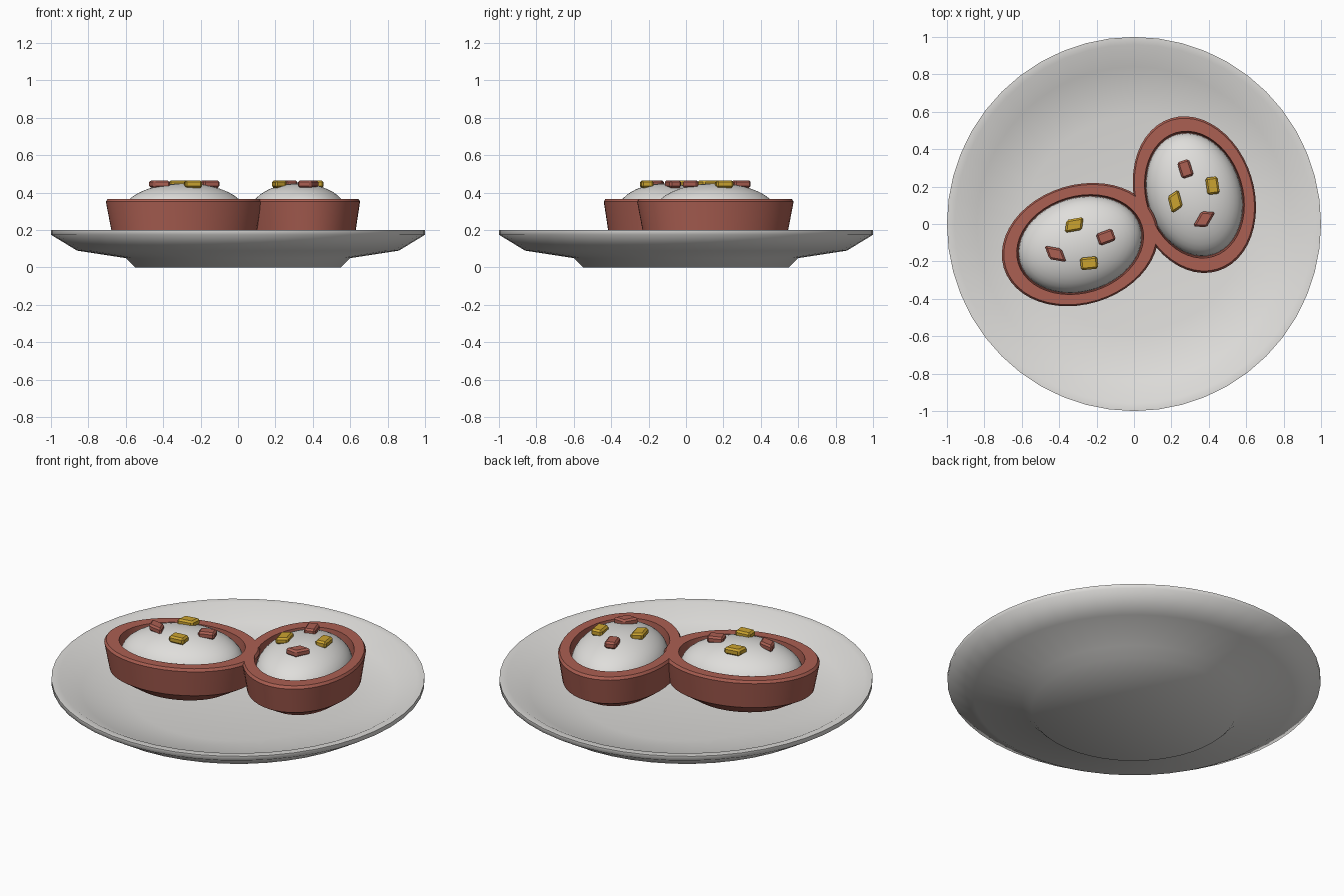
import bpy, bmesh, math
from mathutils import Matrix, Vector

cube = bpy.data.objects.get("Cube")
if cube:
    bpy.data.objects.remove(cube, do_unlink=True)


def material(name, colour):
    m = bpy.data.materials.new(name)
    m.use_nodes = True
    rgba = (*colour, 1)
    m.diffuse_color = rgba
    m.node_tree.nodes["Principled BSDF"].inputs["Base Color"].default_value = rgba
    return m


WHITE = material("off white", (0.74, 0.73, 0.71))
SKIN = material("reddish brown", (0.41, 0.115, 0.085))
GOLD = material("golden yellow", (0.60, 0.37, 0.03))


def add_object(name, bm, mat, matrix=Matrix(), angle=None):
    bmesh.ops.recalc_face_normals(bm, faces=bm.faces)
    for f in bm.faces:
        f.smooth = angle is not None
    if angle is not None:
        for e in bm.edges:
            e.smooth = e.calc_face_angle(0) < math.radians(angle)
    me = bpy.data.meshes.new(name)
    bm.to_mesh(me)
    bm.free()
    me.materials.append(mat)
    ob = bpy.data.objects.new(name, me)
    ob.matrix_world = matrix
    bpy.context.collection.objects.link(ob)
    return ob


def lathe(profile, a=1, b=1, steps=48):
    """Spin (radius, height) points into an elliptical solid with radii a and b."""
    bm = bmesh.new()
    rings = []
    for r, z in profile:
        if r == 0:
            rings.append([bm.verts.new((0, 0, z))] * steps)
        else:
            turns = [math.tau * i / steps for i in range(steps)]
            rings.append([bm.verts.new((a * r * math.cos(t), b * r * math.sin(t), z))
                          for t in turns])
    for low, high in zip(rings, rings[1:]):
        for i in range(steps):
            j = (i + 1) % steps
            corners = [low[i], low[j], high[j], high[i]]
            bm.faces.new(list(dict.fromkeys(corners)))
    return bm


# Footed plate with a shallow dish
plate = [(0, 0), (0.55, 0), (0.60, 0.05), (0.86, 0.09), (1, 0.175), (1, 0.2),
         (0.96, 0.2), (0.84, 0.135), (0.58, 0.095), (0, 0.085)]
add_object("plate", lathe(plate), WHITE, angle=75)

# Half shells and their domed fillings
LONG, SHORT = 0.427, 0.319
shell = [(0, 0.07), (0.3, 0.085), (0.62, 0.125), (0.93, 0.2), (1, 0.352), (0.975, 0.367),
         (0.81, 0.367), (0.79, 0.29), (0, 0.27)]
dome = [(0, 0.27)]
for k in range(11):
    t = math.pi / 2 * k / 10
    dome.append((0.785 * math.cos(t) if k < 10 else 0, 0.295 + 0.155 * math.sin(t)))

for side, x, y, turn in (("right", -0.288, -0.11, 17), ("left", 0.323, 0.157, 107)):
    place = Matrix.Translation((x, y, 0)) @ Matrix.Rotation(math.radians(turn), 4, "Z")
    add_object(side + "_shell", lathe(shell, LONG, SHORT), SKIN, place, 32)
    add_object(side + "_filling", lathe(dome, LONG, SHORT), WHITE, place, 50)


# Diced topping pieces
def topping(name, mat, x, y, turn, skew):
    bm = bmesh.new()
    bmesh.ops.create_cube(bm, size=1)
    for v in bm.verts:
        v.co = Vector((v.co.x * 0.092, v.co.y * 0.066, v.co.z * 0.04))
        v.co.x += v.co.y * skew
    bmesh.ops.bevel(bm, geom=list(bm.edges), offset=0.01, segments=1,
                    affect="EDGES", profile=0.5)
    place = Matrix.Translation((x, y, 0.446)) @ Matrix.Rotation(math.radians(turn), 4, "Z")
    add_object(name, bm, mat, place)


pieces = [
    (GOLD, -0.32, -0.005, 10, 0.3), (SKIN, -0.15, -0.07, 20, 0),
    (SKIN, -0.42, -0.16, -10, -0.6), (GOLD, -0.24, -0.21, 6, 0),
    (SKIN, 0.275, 0.295, 108, 0), (GOLD, 0.42, 0.205, 98, 0),
    (GOLD, 0.22, 0.12, 105, -0.35), (SKIN, 0.375, 0.025, 60, -0.5),
]
for n, (mat, x, y, turn, skew) in enumerate(pieces, 1):
    topping(f"topping_piece_{n}", mat, x, y, turn, skew)
